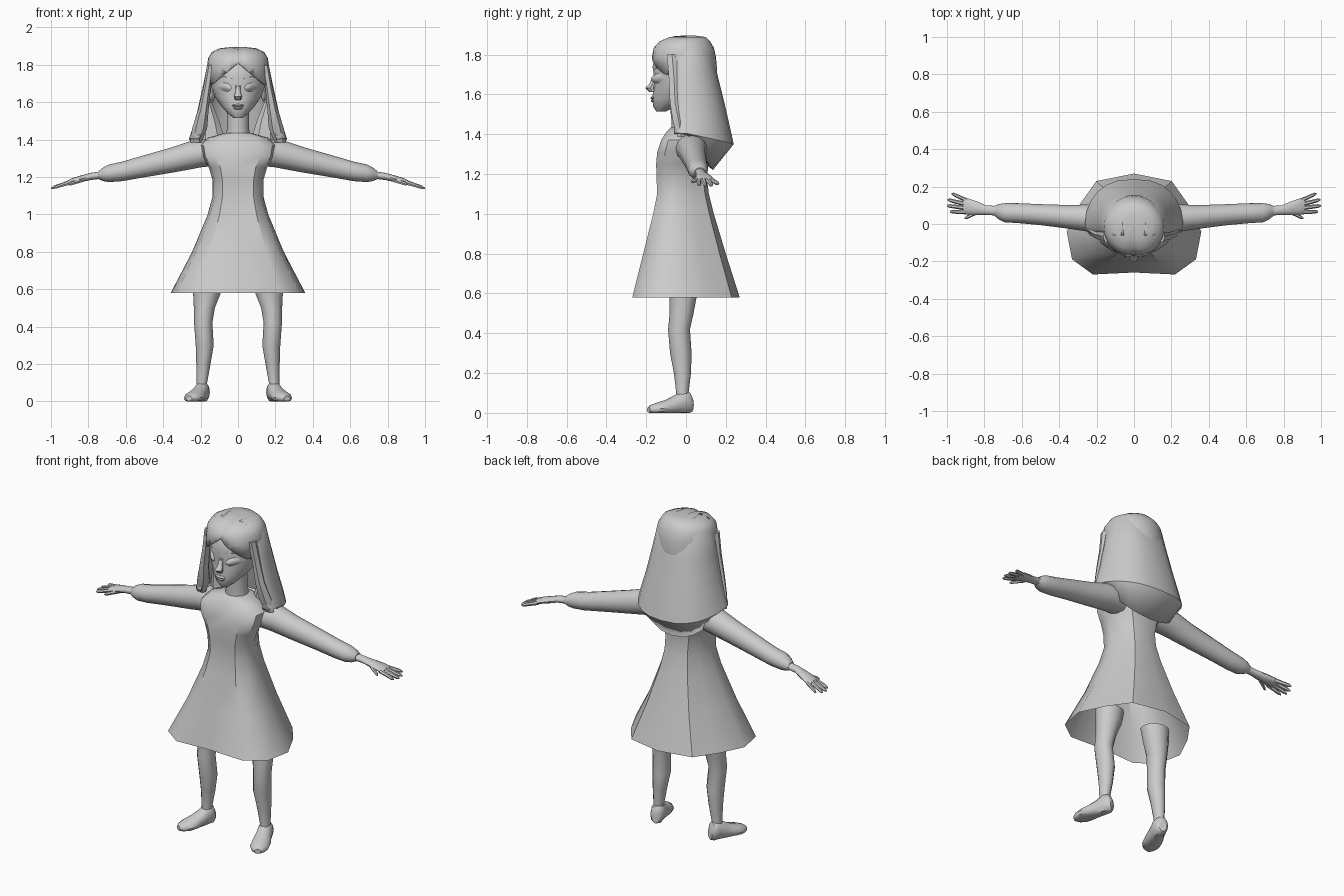
import bpy, bmesh, math
from mathutils import Vector

cube = bpy.data.objects.get("Cube")
if cube:
    bpy.data.objects.remove(cube, do_unlink=True)

grey = bpy.data.materials.new("plain grey")
grey.use_nodes = True
grey.diffuse_color = (0.6, 0.6, 0.6, 1)
grey.node_tree.nodes["Principled BSDF"].inputs["Base Color"].default_value = (0.6, 0.6, 0.6, 1)


def finish(name, bm, mirror=False, sharp=40, fix=True):
    if fix:
        bmesh.ops.recalc_face_normals(bm, faces=bm.faces)
    mesh = bpy.data.meshes.new(name)
    bm.to_mesh(mesh)
    bm.free()
    mesh.materials.append(grey)
    ob = bpy.data.objects.new(name, mesh)
    bpy.context.collection.objects.link(ob)
    bpy.ops.object.select_all(action='DESELECT')
    ob.select_set(True)
    bpy.context.view_layer.objects.active = ob
    bpy.ops.object.shade_smooth_by_angle(angle=math.radians(sharp))
    if mirror:
        ob.modifiers.new("mirror", 'MIRROR')
    return ob


def circle(n):
    return [(math.cos(2 * math.pi * i / n), math.sin(2 * math.pi * i / n)) for i in range(n)]


def skin(bm, rows, closed=True):
    """Bridge rows of points with quads."""
    vs = [[bm.verts.new(p) for p in row] for row in rows]
    n = len(vs[0])
    for a, b in zip(vs, vs[1:]):
        for i in range(n if closed else n - 1):
            j = (i + 1) % n
            bm.faces.new((a[i], a[j], b[j], b[i]))
    return vs


def loft(name, sections, u, v, outline=None, caps=(True, True), mirror=False, floor=None, sharp=40):
    """Sections are (x, y, z, radius along u, radius along v)."""
    u, v = Vector(u), Vector(v)
    rows = []
    for x, y, z, ru, rv in sections:
        row = [Vector((x, y, z)) + u * a * ru + v * b * rv for a, b in outline or circle(12)]
        if floor is not None:
            for p in row:
                p.z = max(p.z, floor)
        rows.append(row)
    bm = bmesh.new()
    vs = skin(bm, rows)
    for keep, ring in zip(caps, (vs[0], vs[-1])):
        if keep:
            bm.faces.new(ring)
    return finish(name, bm, mirror, sharp)


def blob(name, centre, size, mirror=False, seg=12):
    bm = bmesh.new()
    bmesh.ops.create_uvsphere(bm, u_segments=seg, v_segments=seg // 2, radius=1)
    for p in bm.verts:
        p.co = Vector([c + s * q for c, s, q in zip(centre, size, p.co)])
    return finish(name, bm, mirror)


X, Y, Z = (1, 0, 0), (0, 1, 0), (0, 0, 1)

# Dress: faceted flared skirt running up into a fitted bodice
half = [(0, -.96), (.61, -1), (.92, -.7), (1, -.15), (.8, .4), (.56, .85), (0, 1)]
outline = half + [(-a, b) for a, b in half[-2:0:-1]]
profile = [(.58, .36, -.27, .27), (.8, .245, -.215, .2), (1, .162, -.165, .14),
           (1.1, .135, -.145, .115), (1.18, .135, -.148, .105), (1.25, .155, -.15, .11),
           (1.31, .19, -.145, .12), (1.37, .2, -.125, .115), (1.41, .16, -.1, .1),
           (1.435, .075, -.075, .06)]
loft("dress", [(0, (f + b) / 2, z, w, (b - f) / 2) for z, w, f, b in profile],
     X, Y, outline, caps=(False, True))

# Neck and head
loft("neck", [(0, -.005, 1.41, .07, .07), (0, -.012, 1.46, .058, .06), (0, -.02, 1.58, .06, .065)], X, Y)
loft("head", [(0, -.125, 1.515, .022, .025), (0, -.105, 1.54, .055, .06), (0, -.062, 1.58, .09, .108),
              (0, -.028, 1.63, .125, .135), (0, -.012, 1.68, .145, .148), (0, -.008, 1.74, .15, .16),
              (0, -.005, 1.81, .13, .145), (0, 0, 1.86, .07, .08)], X, Y, circle(16))

# Face details
loft("nose", [(0, -.158, 1.69, .012, .01), (0, -.168, 1.655, .014, .015), (0, -.18, 1.632, .021, .024),
              (0, -.17, 1.612, .016, .015)], X, Y, circle(8))
blob("upper_lip", (0, -.165, 1.582, ), (.034, .013, .008))
blob("lower_lip", (0, -.162, 1.569), (.026, .014, .009))
blob("ears", (.138, -.01, 1.645), (.016, .028, .042), mirror=True)
for part, lift, grow in (("eyelids", 0, 1), ("eyeballs", -.004, .84)):
    bm = bmesh.new()
    rows = []
    for k in (1, .7, .001):
        rows.append([(.073 + .04 * grow * k * c, -.142 + .035 * c * k - .016 * (1 - k * k) + lift + .004,
                      1.682 + .024 * grow * k * s + .006 * c * k) for c, s in circle(12)])
    skin(bm, rows)
    bmesh.ops.remove_doubles(bm, verts=bm.verts, dist=.0004)
    finish(part, bm, True)
loft("eyebrows", [(.03, -.157, 1.727, .004, .005), (.075, -.146, 1.738, .004, .006),
                  (.115, -.115, 1.727, .004, .004)], Y, Z, circle(6), mirror=True)

# Fringe: a cap of hair with a centre parting, cut away along the hairline
bm = bmesh.new()
rows = []
for z, w, front, back in ((1.64, .158, -.15, .15), (1.69, .163, -.168, .155), (1.74, .165, -.176, .155),
                          (1.79, .165, -.178, .15), (1.835, .16, -.168, .14), (1.868, .14, -.138, .12),
                          (1.888, .1, -.09, .1), (1.895, .04, -.03, .05)):
    row = []
    for c, s in circle(32):
        y = (front + back) / 2 + s * (back - front) / 2
        dent = .014 * max(0, -s) * math.exp(-(c / .16) ** 2)
        row.append((c * w, y + dent, z - .3 * dent))
    rows.append(row)
vs = skin(bm, rows)
bm.faces.new(vs[-1])
cut = []
for f in bm.faces:
    m = f.calc_center_median()
    if m.y < -.03 and m.z < 1.815 - .75 * abs(m.x):
        cut.append(f)
bmesh.ops.delete(bm, geom=cut, context='FACES')
for p in bm.verts:
    # Settle the cut rim onto the slanted hairline
    if p.is_boundary and p.co.y < -.03:
        p.co.z = 1.81 - .8 * abs(p.co.x)
finish("fringe", bm).modifiers.new("thickness", 'SOLIDIFY').thickness = .012

# Long hair: an open curtain round the sides and back, tucked in at the bottom
bm = bmesh.new()
rows = []
levels = ((1.893, .06, .06, 0), (1.875, .125, .1, 0), (1.835, .158, .125, 0), (1.7, .185, .158, 0),
          (1.55, .218, .195, 0), (1.44, .25, .22, 0), (1.35, .262, .24, .055), (1.22, .225, .135, .18))
for z, w, back, drop in levels:
    row = []
    for i in range(17):
        a = math.radians(-28 + 236 * i / 16)
        s = math.sin(a)
        x = w * math.copysign(abs(math.cos(a)) ** .8, math.cos(a))
        y = s * back if s > 0 else s * .13
        row.append((x, y, z + drop * (1 - max(0, s)) ** .9))
    rows.append(row)
skin(bm, rows, closed=False)
hair = finish("long_hair", bm)
solid = hair.modifiers.new("thickness", 'SOLIDIFY')
solid.thickness = .03
solid.offset = 1 if hair.data.polygons[60].normal.dot(hair.data.polygons[60].center) < 0 else -1

# Front locks with pointed inner tips
loft("front_locks", [(.145, -.07, 1.8, .02, .03), (.165, -.06, 1.68, .02, .03), (.185, -.055, 1.56, .028, .03),
                     (.205, -.035, 1.46, .04, .035), (.225, -.025, 1.385, .03, .02)],
     X, Y, circle(6), mirror=True)
loft("inner_locks", [(.17, .05, 1.6, .03, .03), (.15, .045, 1.5, .05, .03), (.14, .04, 1.4, .07, .03)],
     X, Y, circle(6), mirror=True)

# Sleeves, and hands with splayed fingers
loft("sleeves", [(.12, .02, 1.33, .08, .07), (.2, .028, 1.327, .078, .075), (.25, .032, 1.318, .072, .076),
                 (.35, .038, 1.292, .063, .068), (.5, .05, 1.258, .056, .059), (.62, .058, 1.23, .053, .052),
                 (.69, .06, 1.22, .051, .047), (.72, .065, 1.215, .042, .037), (.745, .07, 1.21, .028, .022)],
     Y, Z, mirror=True)
loft("hands", [(.72, .07, 1.212, .026, .02), (.79, .074, 1.203, .025, .019), (.84, .085, 1.19, .036, .018),
               (.89, .094, 1.177, .044, .016), (.915, .096, 1.168, .038, .011)], Y, Z, mirror=True)
fingers = {"index_fingers": ((.89, .064, 1.173), (.985, .066, 1.143)),
           "middle_fingers": ((.9, .086, 1.173), (1.0, .098, 1.14)),
           "ring_fingers": ((.9, .106, 1.173), (.997, .13, 1.142)),
           "little_fingers": ((.89, .124, 1.173), (.975, .163, 1.15)),
           "thumbs": ((.83, .068, 1.185), (.905, .03, 1.16))}
for name, (root, tip) in fingers.items():
    root, tip = Vector(root), Vector(tip)
    loft(name, [(*root.lerp(tip, t), r, r) for t, r in ((0, .013), (.5, .011), (.85, .01), (1, .004))],
         Y, Z, circle(6), mirror=True)

# Legs, open at the top under the skirt
loft("legs", [(.16, -.015, .65, .082, .075), (.166, -.015, .58, .074, .068), (.18, -.022, .5, .056, .06),
              (.186, -.035, .42, .049, .055), (.178, -.026, .3, .048, .054), (.185, -.018, .2, .038, .043),
              (.193, -.018, .1, .028, .031), (.193, -.018, .06, .03, .033)],
     X, Y, caps=(False, True), mirror=True)

# Shoes, turned outward with flat soles
side = Vector((.9, .42, 0)).normalized()
loft("shoes", [(.18, .03, .04, .022, .035), (.183, .015, .05, .036, .055), (.193, -.015, .055, .042, .06),
               (.207, -.055, .04, .044, .05), (.225, -.1, .028, .052, .038), (.24, -.14, .022, .052, .032),
               (.254, -.172, .018, .038, .024), (.262, -.188, .016, .018, .014)],
     side, Z, mirror=True, floor=0)
